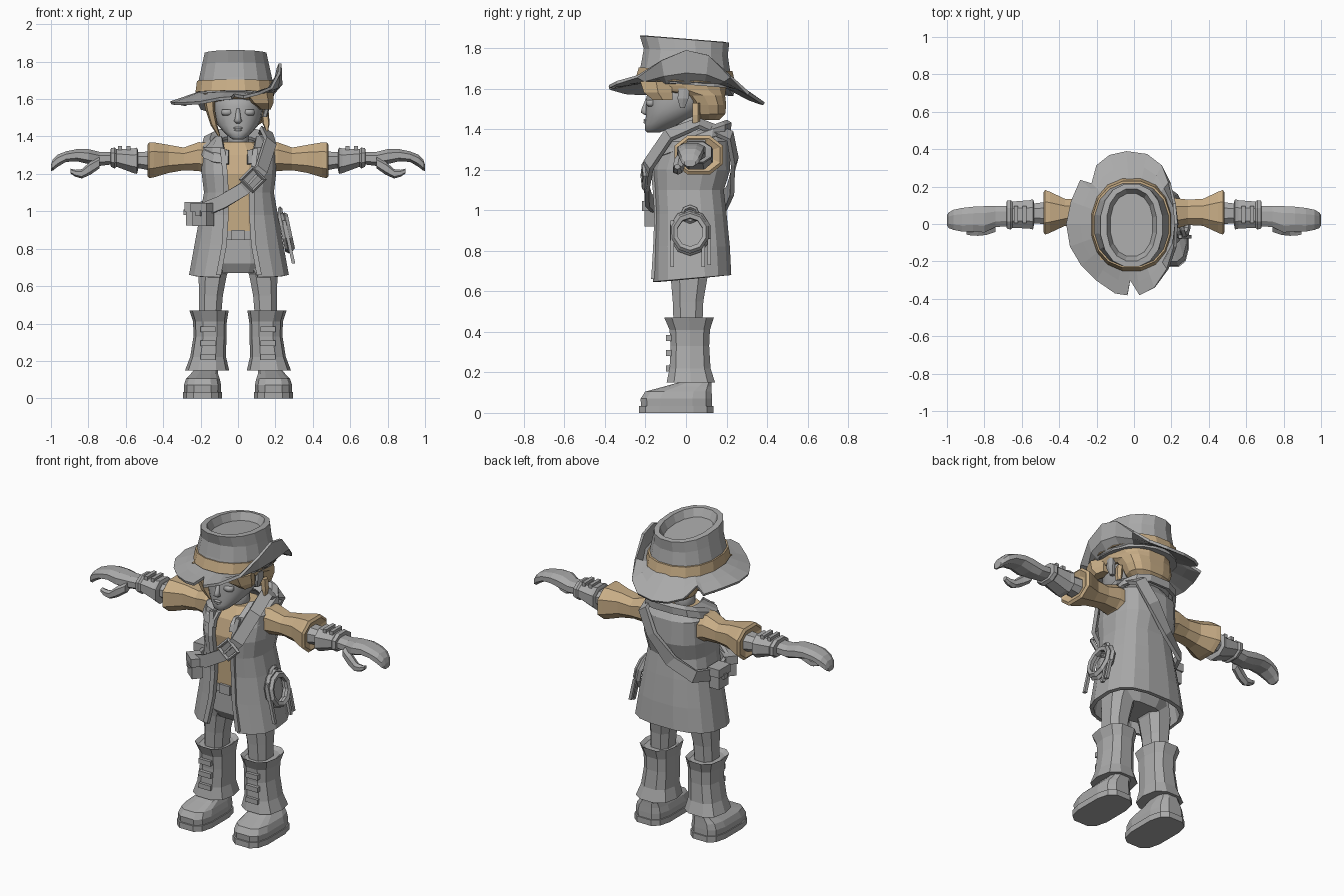
import bpy, bmesh, math
from mathutils import Vector


def material(name, rgb):
    m = bpy.data.materials.new(name)
    m.diffuse_color = (*rgb, 1)
    return m


GREY = material("grey", (0.40, 0.40, 0.40))
TAN = material("tan", (0.58, 0.42, 0.24))


def spow(v, p):
    return math.copysign(abs(v) ** p, v)


def zring(z, cx, rx, yf, yb, n=12, p=0.75, gap=None, tilt=0):
    """Rounded horizontal ring; a gap leaves it open at the front."""
    t0 = math.asin((gap / rx) ** (1 / p)) if gap else 0
    pts = []
    for i in range(n):
        t = t0 + (2 * math.pi - 2 * t0) * i / (n - 1) if gap else 2 * math.pi * (i + 0.5) / n
        y = (yf + yb) / 2 - (yb - yf) / 2 * spow(math.cos(t), p)
        pts.append(Vector((cx + rx * spow(math.sin(t), p), y, z + tilt * y)))
    return pts


def xring(x, y0, y1, z0, z1, n=8, p=0.85):
    """Rounded ring across the arm."""
    ts = [2 * math.pi * (i + 0.5) / n for i in range(n)]
    return [Vector((x, (y0 + y1) / 2 + (y1 - y0) / 2 * spow(math.cos(t), p),
                    (z0 + z1) / 2 + (z1 - z0) / 2 * spow(math.sin(t), p))) for t in ts]


def finish(ob, mat, mirror=False, thick=0, smooth=False):
    ob.data.materials.append(mat)
    if thick:
        s = ob.modifiers.new("thickness", 'SOLIDIFY')
        s.thickness, s.offset = thick, 0
    if mirror:
        ob.modifiers.new("mirror", 'MIRROR')
    for f in ob.data.polygons:
        f.use_smooth = smooth
    return ob


def loft(name, rings, mat, closed=True, caps=True, loop=False, **kw):
    bm = bmesh.new()
    vs = [[bm.verts.new(p) for p in r] for r in rings]
    n = len(rings[0])
    pairs = list(zip(vs, vs[1:])) + ([(vs[-1], vs[0])] if loop else [])
    for a, b in pairs:
        for i in range(n if closed else n - 1):
            j = (i + 1) % n
            bm.faces.new((a[i], a[j], b[j], b[i]))
    if caps and closed and not loop:
        bm.faces.new(vs[0])
        bm.faces.new(vs[-1])
    bmesh.ops.recalc_face_normals(bm, faces=bm.faces)
    me = bpy.data.meshes.new(name)
    bm.to_mesh(me)
    bm.free()
    ob = bpy.data.objects.new(name, me)
    bpy.context.collection.objects.link(ob)
    return finish(ob, mat, **kw)


def box(name, loc, size, mat, rot=(0, 0, 0), mirror=False):
    """Eight-cornered block; vertices stay in world space so mirroring works."""
    bpy.ops.mesh.primitive_cube_add(size=1, location=loc, rotation=rot)
    ob = bpy.context.object
    ob.name, ob.scale = name, size
    bpy.ops.object.transform_apply(location=True, rotation=True, scale=True)
    return finish(ob, mat, mirror=mirror)


def torus(name, loc, rot, R, r, major, minor, mat, scale=(1, 1, 1)):
    bpy.ops.mesh.primitive_torus_add(location=loc, rotation=rot, major_radius=R, minor_radius=r,
                                     major_segments=major, minor_segments=minor)
    ob = bpy.context.object
    ob.name, ob.scale = name, scale
    return finish(ob, mat)


# Boots, soles, shafts and laces
loft("sole", [zring(z, .19, .106, -.235, .14, p=.6) for z in (0, .035)], GREY, mirror=True)
loft("shoe", [zring(z, c, r, f, b, p=.6) for z, c, r, f, b in (
    (.03, .19, .1, -.225, .132), (.07, .19, .102, -.228, .132), (.105, .188, .092, -.205, .13),
    (.13, .18, .075, -.11, .128), (.15, .172, .066, -.04, .128), (.22, .165, .066, -.04, .12))], GREY, mirror=True)
loft("boot_shaft", [zring(z, c, r, f, b, n=10) for z, c, r, f, b in (
    (.15, .165, .118, -.1, .148), (.22, .16, .096, -.085, .125), (.33, .15, .088, -.08, .118),
    (.41, .15, .09, -.085, .122), (.47, .155, .105, -.112, .142), (.455, .155, .085, -.085, .115))],
    GREY, mirror=True)
for z in (.22, .295, .37):
    box("boot_lace", (.16, -.085, z), (.08, .025, .03), GREY, mirror=True)

# Legs, hips and belt
loft("leg", [zring(z, c, r, f, b, n=8) for z, c, r, f, b in (
    (.42, .15, .062, -.065, .085), (.55, .145, .068, -.07, .09), (.66, .135, .08, -.08, .11),
    (.75, .105, .1, -.1, .12))], GREY, mirror=True)
loft("hips", [zring(z, 0, r, f, b) for z, r, f, b in (
    (.67, .15, -.08, .12), (.72, .185, -.11, .14), (.92, .16, -.11, .14))], GREY)
loft("belt", [zring(z, 0, .172, -.124, .15) for z in (.85, .895)], GREY)
box("belt_buckle", (0, -.125, .873), (.07, .015, .055), GREY)

# Shirt and sleeves
loft("shirt", [zring(z, 0, r, f, b) for z, r, f, b in (
    (.89, .16, -.12, .14), (1.08, .15, -.125, .15), (1.2, .165, -.14, .18),
    (1.3, .165, -.115, .18), (1.37, .09, -.06, .13))], TAN)
loft("sleeve", [xring(*r) for r in (
    (.13, -.04, .15, 1.18, 1.37), (.21, -.035, .145, 1.21, 1.375), (.29, -.01, .135, 1.215, 1.345),
    (.37, -.015, .14, 1.2, 1.36), (.45, -.055, .18, 1.175, 1.375), (.475, -.065, .19, 1.17, 1.375),
    (.485, -.05, .175, 1.185, 1.36), (.47, -.02, .14, 1.22, 1.33))], TAN, mirror=True)

# Forearm, bracer and glove
loft("forearm", [xring(*r) for r in (
    (.45, -.01, .125, 1.21, 1.325), (.52, 0, .115, 1.225, 1.32), (.58, 0, .11, 1.23, 1.32))], GREY, mirror=True)
loft("bracer", [xring(*r) for r in (
    (.535, -.01, .12, 1.215, 1.33), (.54, -.035, .138, 1.195, 1.345), (.56, -.03, .132, 1.2, 1.34),
    (.65, -.025, .125, 1.235, 1.335), (.66, -.035, .133, 1.225, 1.345), (.68, -.03, .13, 1.235, 1.34),
    (.682, -.01, .11, 1.25, 1.325))], GREY, mirror=True)
for x in (.585, .63):
    box("bracer_strap", (x, .05, 1.338), (.022, .09, .022), GREY, mirror=True)
loft("hand", [xring(*r) for r in (
    (.66, -.015, .1, 1.25, 1.32), (.74, -.02, .1, 1.24, 1.32), (.8, -.05, .1, 1.25, 1.335),
    (.86, -.045, .097, 1.265, 1.335), (.92, -.045, .09, 1.262, 1.322), (.965, -.035, .08, 1.235, 1.305),
    (.99, -.025, .065, 1.215, 1.28), (1.0, -.01, .05, 1.215, 1.25))], GREY, mirror=True)
loft("thumb", [xring(*r, n=6) for r in (
    (.74, -.045, .01, 1.23, 1.29), (.79, -.062, -.005, 1.195, 1.265), (.835, -.066, -.015, 1.175, 1.225),
    (.87, -.064, -.02, 1.185, 1.222), (.895, -.058, -.028, 1.202, 1.228))], GREY, mirror=True)

# Open coat with collar and lapel trims
coat = ((1.395, .115, -.06, .165, .09), (1.335, .19, -.125, .205, .08), (1.2, .19, -.16, .21, .065),
        (1.1, .178, -.15, .178, .06), (.98, .2, -.142, .192, .06), (.82, .23, -.148, .208, .07),
        (.66, .258, -.158, .215, .1))
loft("coat", [zring(z, .005, r, f, b, 16, gap=g, tilt=.09 if z < .7 else 0) for z, r, f, b, g in coat],
     GREY, closed=False, thick=.022)
for side in (-1, 1):
    trim = []
    for z, r, f, b, g in coat[1:]:
        x = side * g + .005
        trim.append([Vector((x + side * dx, f + dy, z)) for dx, dy in
                     ((-.005, -.012), (.022, -.014), (.022, .02), (-.005, .02))])
    loft("coat_trim", trim, GREY)
loft("collar", [zring(z, 0, r, f, b, 14, gap=.05, tilt=.38) for z, r, f, b in (
    (1.345, .105, -.08, .13), (1.36, .15, -.115, .205), (1.345, .185, -.145, .22),
    (1.31, .195, -.155, .215))], GREY, closed=False, thick=.02)

# Shoulder strap wrapped round the body
path = [Vector(p) for p in (
    (.145, .06, 1.42), (.165, -.08, 1.365), (.12, -.175, 1.225), (.03, -.185, 1.12), (-.08, -.175, 1.05),
    (-.17, -.135, 1.01), (-.22, .02, .99), (-.17, .17, 1.02), (-.05, .21, 1.1), (.06, .23, 1.24),
    (.13, .21, 1.36))]
strips = []
for i, p in enumerate(path):
    along = (path[(i + 1) % len(path)] - path[i - 1]).normalized()
    out = Vector((p.x, p.y - .03, max(0, p.z - 1.3) * 2)).normalized()
    w = along.cross(out).normalized() * .036
    strips.append([p - w, p + w, p + w + out * .022, p - w + out * .022])
loft("shoulder_strap", strips, GREY, loop=True)
torus("strap_buckle", (.078, -.205, 1.17), (math.radians(90), 0, math.radians(6)), .062, .013, 4, 4, GREY)
box("buckle_prong", (.078, -.21, 1.17), (.07, .012, .014), GREY, rot=(0, math.radians(-48), 0))

# Hip pouches
for n, (x, y, z, a) in enumerate(((-.185, -.15, .975, -40), (-.245, .03, .98, -90))):
    rot = (0, 0, math.radians(a))
    box("pouch", (x, y, z), (.095, .065, .11), GREY, rot)
    box("pouch_flap", (x, y, z + .045), (.11, .08, .05), GREY, rot)
    box("pouch_clasp", (x, y, z + .015), (.03, .092, .03), GREY, rot)

# Coiled rope with hanging ends
for dx, R in ((0, .088), (.022, .078)):
    torus("rope_coil", (.247 + dx, .02, .89), (0, math.radians(78), 0), R, .017, 10, 5, GREY, (1.12, 1, 1))
for y, top, low in ((-.068, .95, .72), (.085, .84, .72), (.115, .86, .73)):
    loft("rope_end", [zring(z, .24 + (.98 - z) * .22, .013, y - .013, y + .013, n=4, p=1)
                      for z in (top, low)], GREY)
torus("rope_loop", (.225, .02, .98), (0, math.radians(90), 0), .035, .012, 8, 4, GREY)

# Neck, head and face
loft("neck", [zring(z, 0, .058, -.05, .075, p=1) for z in (1.3, 1.48)], GREY, smooth=True)
loft("head", [zring(z, 0, r, f, b, 18, .9) for z, r, f, b in (
    (1.383, .025, -.19, -.13), (1.395, .045, -.203, -.1), (1.425, .078, -.203, -.03), (1.46, .108, -.2, .04),
    (1.5, .126, -.2, .1), (1.56, .137, -.197, .15), (1.64, .13, -.18, .16))], GREY, smooth=True)
loft("nose", [zring(z, 0, r, f, -.18, 6, 1) for z, r, f in (
    (1.47, .012, -.205), (1.482, .022, -.226), (1.5, .015, -.222), (1.55, .01, -.2))], GREY, smooth=True)
for z, r in ((1.434, .024), (1.445, .03)):
    loft("lip", [zring(z + d, 0, r * k, -.205 - .006 * k, -.18, 8, 1)
                 for d, k in ((-.006, .5), (0, 1), (.006, .5))], GREY, smooth=True)
loft("eyelid", [zring(z, .058, r, f, -.15, 8, 1) for z, r, f in (
    (1.512, .025, -.188), (1.524, .035, -.2), (1.545, .03, -.196))], GREY, mirror=True, smooth=True)
loft("ear", [zring(z, c, .014, f, b, 6) for z, c, f, b in (
    (1.505, .142, -.03, -.005), (1.55, .155, -.045, .015), (1.6, .155, -.04, .02))], GREY, mirror=True)

# Hair
loft("hair", [zring(z, 0, r, f, b, 14) for z, r, f, b in (
    (1.445, .085, .06, .165), (1.475, .13, .035, .195), (1.52, .148, .02, .2), (1.565, .158, -.02, .195),
    (1.59, .165, -.17, .2), (1.615, .17, -.225, .2), (1.66, .175, -.235, .205))], TAN)
loft("side_lock", [zring(z, c, r, f, b, 6) for z, c, r, f, b in (
    (1.4, -.1, .006, -.13, -.115), (1.46, -.128, .018, -.16, -.1), (1.54, -.148, .025, -.185, -.07),
    (1.63, -.158, .035, -.2, -.04))], TAN)
loft("fringe", [zring(z, c, r, f, b, 6) for z, c, r, f, b in (
    (1.545, .145, .03, -.17, -.06), (1.58, .125, .065, -.215, -.06), (1.635, .1, .09, -.235, -.06))], TAN)
loft("loose_lock", [zring(z, c, r, .03, .07, 5) for z, c, r in (
    (1.43, .155, .006), (1.47, .15, .02), (1.53, .145, .02))], TAN)

# Hat crown with sunken top, and band
loft("hat_crown", [zring(z, -.013, r, f, b, 16, .9, tilt=-.08) for z, r, f, b in (
    (1.62, .208, -.245, .238), (1.7, .2, -.226, .222), (1.78, .182, -.212, .21), (1.843, .168, -.232, .217),
    (1.846, .135, -.2, .19), (1.8, .115, -.175, .165))], GREY)
loft("hat_band", [zring(z, -.013, r, f, b, 16, .9, tilt=-.04) for z, r, f, b in (
    (1.635, .218, -.255, .248), (1.695, .21, -.237, .233))], TAN)

# Notched brim, folded up on one side
rim = [Vector(p) for p in (
    (.225, 0, 1.79), (.215, .11, 1.765), (.19, .22, 1.66), (.15, .31, 1.575), (.07, .37, 1.535),
    (-.04, .385, 1.525), (-.13, .365, 1.53), (-.2, .31, 1.55), (-.225, .215, 1.6), (-.285, .235, 1.57),
    (-.335, .12, 1.58), (-.36, 0, 1.58), (-.34, -.12, 1.575), (-.28, -.22, 1.575), (-.2, -.3, 1.58),
    (-.1, -.37, 1.6), (-.035, -.38, 1.605), (-.02, -.3, 1.62), (.03, -.38, 1.61), (.11, -.34, 1.63),
    (.18, -.24, 1.66), (.22, -.12, 1.74))]
inner, middle = [], []
for p in rim:
    a = math.atan2(p.y / .235, (p.x + .013) / .2)
    q = Vector((-.013 + .2 * math.cos(a), .235 * math.sin(a), 1.63))
    m = q.lerp(p, .5)
    fold = max(0, p.z - 1.64)
    inner.append(q)
    middle.append(m + Vector((fold * .16, 0, -fold * .2)))
loft("hat_brim", [inner, middle, rim], GREY, caps=False, thick=.016)
